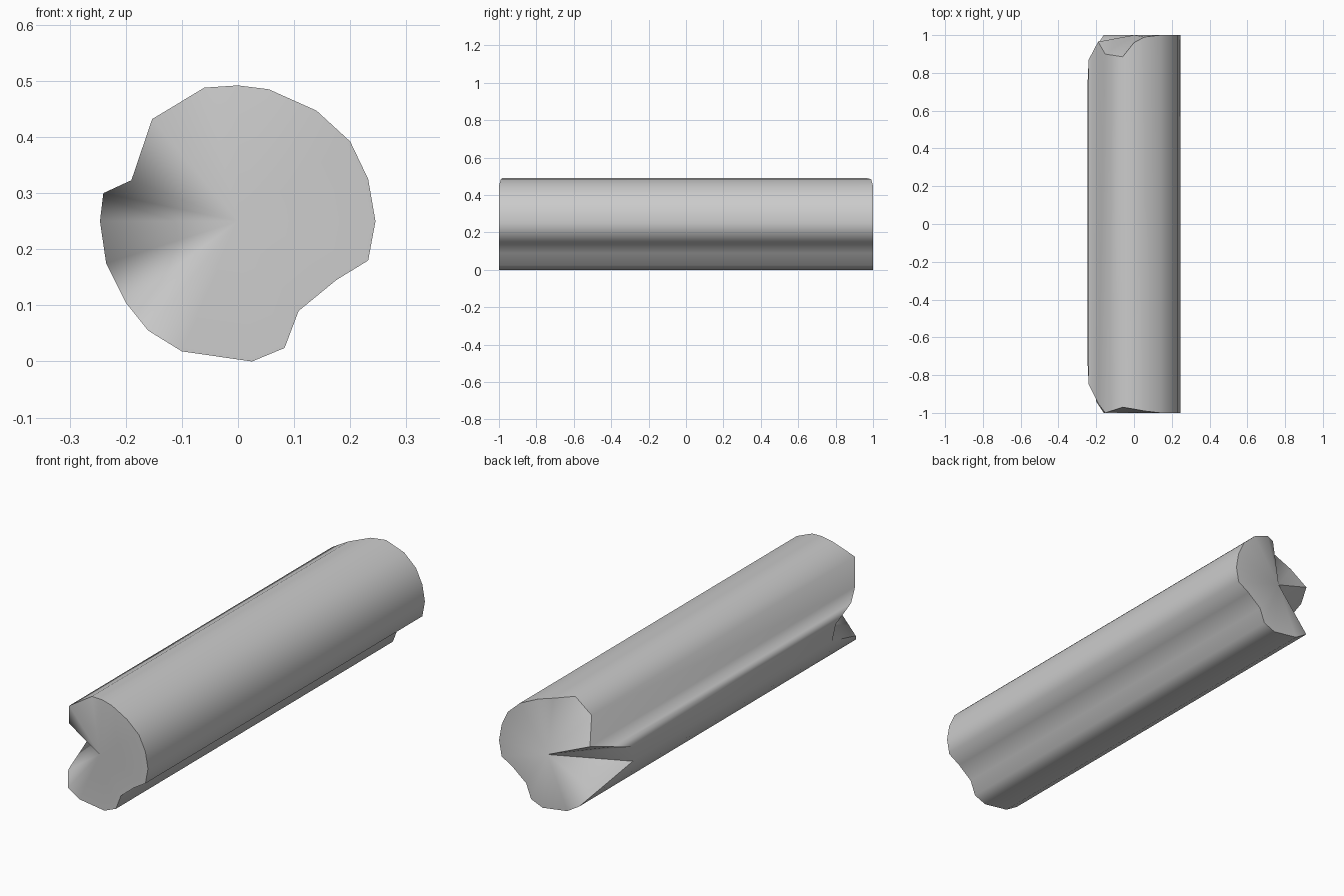
import bpy, bmesh, math

if "Cube" in bpy.data.objects:
    bpy.data.objects.remove(bpy.data.objects["Cube"])

# Bark outline: x, z, then how far each end is chipped back (front, back)
OUTLINE = [
    (-0.06, 0.488, 0.03, 0.115), (0.0, 0.492, 0.02, 0.04), (0.055, 0.485, 0.01, 0.01),
    (0.14, 0.447, 0, 0), (0.20, 0.392, 0, 0), (0.232, 0.325, 0, 0),
    (0.245, 0.25, 0, 0), (0.232, 0.18, 0, 0), (0.175, 0.145, 0, 0),
    (0.108, 0.09, 0, 0), (0.083, 0.024, 0, 0), (0.025, 0.0, 0, 0),
    (-0.10, 0.018, 0, 0), (-0.16, 0.055, 0, 0), (-0.20, 0.105, 0.06, 0.06),
    (-0.235, 0.175, 0.28, 0.28), (-0.246, 0.25, 0.27, 0.26),
    (-0.24, 0.30, 0.15, 0.13), (-0.19, 0.323, 0.05, 0.035), (-0.153, 0.432, 0, 0.10),
]

bm = bmesh.new()
front = [bm.verts.new((x, -1 + f, z)) for x, z, f, b in OUTLINE]
back = [bm.verts.new((x, 1 - b, z)) for x, z, f, b in OUTLINE]
front_core = bm.verts.new((0, -1, 0.25))
back_core = bm.verts.new((0, 1, 0.25))

# Bark strips and the fan-shaped split ends
n = len(OUTLINE)
for i in range(n):
    j = (i + 1) % n
    bm.faces.new((front[i], front[j], back[j], back[i]))
    bm.faces.new((front_core, front[j], front[i]))
    bm.faces.new((back_core, back[i], back[j]))
bmesh.ops.recalc_face_normals(bm, faces=bm.faces)

mesh = bpy.data.meshes.new("log")
bm.to_mesh(mesh)
bm.free()
log = bpy.data.objects.new("log", mesh)
bpy.context.collection.objects.link(log)

# Smooth bark, crisp rims
bpy.context.view_layer.objects.active = log
log.select_set(True)
bpy.ops.object.shade_smooth_by_angle(angle=math.radians(60))
